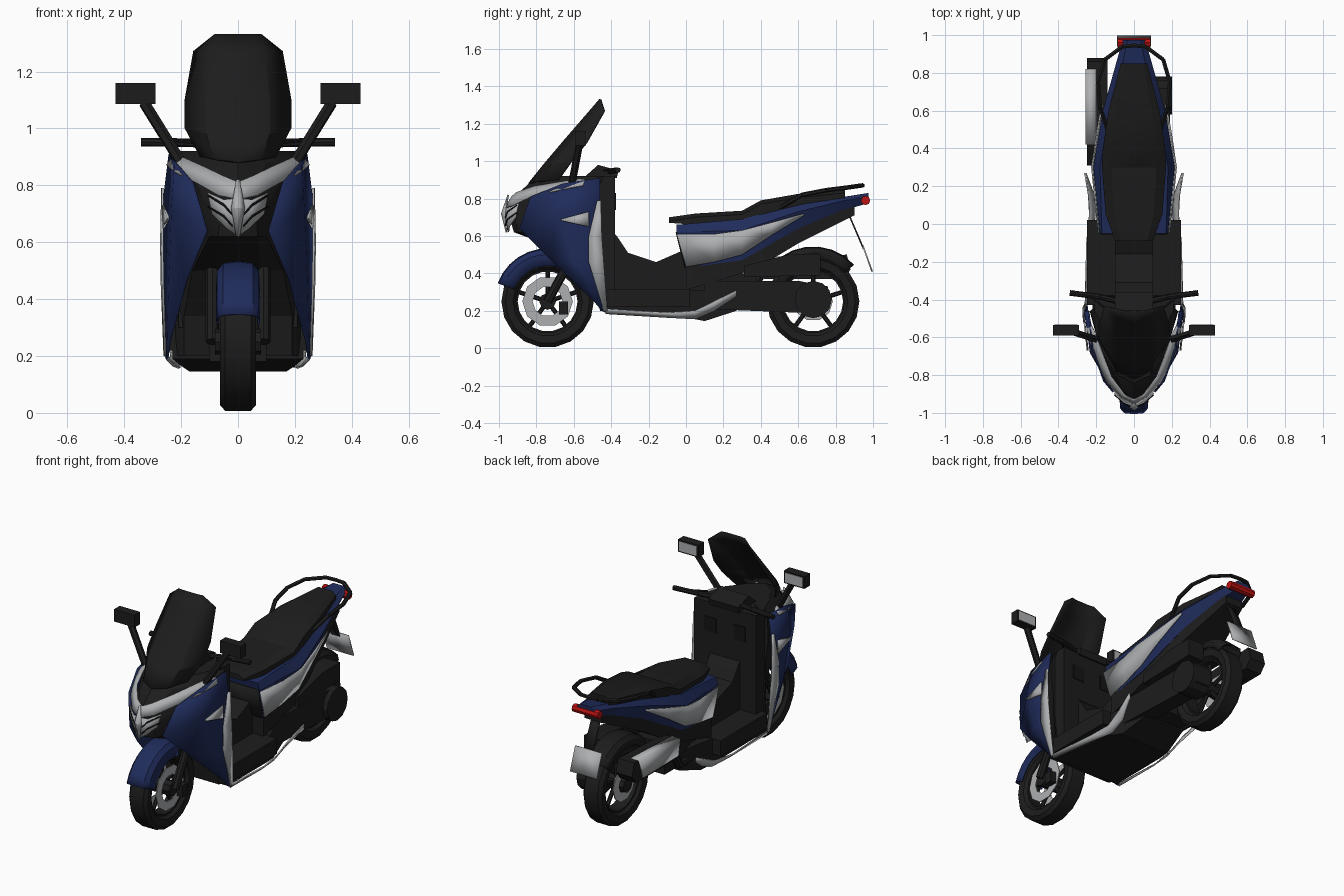
import bpy
import bmesh
from math import cos, sin, pi, radians
from mathutils import Vector, Matrix

cube = bpy.data.objects.get("Cube")
if cube:
    bpy.data.objects.remove(cube, do_unlink=True)


def material(name, red, green, blue):
    mat = bpy.data.materials.new(name)
    mat.use_nodes = True
    color = (red, green, blue, 1)
    mat.diffuse_color = color
    mat.node_tree.nodes["Principled BSDF"].inputs["Base Color"].default_value = color
    return mat


blue_paint = material("blue paint", .014, .025, .105)
black_plastic = material("black plastic", .012, .012, .012)
deep_black = material("deep black", .007, .007, .007)
silver = material("silver", .42, .43, .44)
red_lens = material("red lens", .5, .006, .006)
parts = []


def finish(name, mat, bm, mirror=False, thickness=0):
    """Turn a bmesh into an object with optional mirror and shell thickness."""
    bmesh.ops.recalc_face_normals(bm, faces=bm.faces)
    mesh = bpy.data.meshes.new(name)
    bm.to_mesh(mesh)
    bm.free()
    mesh.materials.append(mat)
    obj = bpy.data.objects.new(name, mesh)
    bpy.context.collection.objects.link(obj)
    if mirror:
        obj.modifiers.new("Mirror", "MIRROR").merge_threshold = .002
    if thickness:
        shell = obj.modifiers.new("Solidify", "SOLIDIFY")
        shell.thickness = thickness
        shell.offset = 0
    parts.append(obj)
    return obj


def bridge(bm, rings, closed):
    """Join neighbouring rows of vertices with quads."""
    for first, second in zip(rings, rings[1:]):
        count = len(first)
        for i in range(count if closed else count - 1):
            j = (i + 1) % count
            bm.faces.new((first[i], first[j], second[j], second[i]))


def panel(name, mat, *rows, mirror=True, thickness=.008):
    bm = bmesh.new()
    bridge(bm, [[bm.verts.new(p) for p in row] for row in rows], False)
    return finish(name, mat, bm, mirror, thickness)


def loft(name, mat, sections):
    """Closed symmetric body from half sections running centre to centre."""
    bm = bmesh.new()
    rings = []
    for half in sections:
        other = [(-x, y, z) for x, y, z in reversed(half) if x > 0]
        rings.append([bm.verts.new(p) for p in list(half) + other])
    bridge(bm, rings, True)
    bm.faces.new(rings[0])
    bm.faces.new(rings[-1])
    return finish(name, mat, bm)


def box_loft(name, mat, *sections):
    """Loft rectangular sections given as (y, top, bottom, half width)."""
    loft(name, mat, [[(0, y, top), (w, y, top), (w, y, low), (0, y, low)] for y, top, low, w in sections])


def prism(name, mat, x0, x1, profile, mirror=False):
    """Extrude a side profile across the width."""
    bm = bmesh.new()
    rings = [[bm.verts.new((x, y, z)) for y, z in profile] for x in (x0, x1)]
    bridge(bm, rings, True)
    for ring in rings:
        bm.faces.new(ring)
    return finish(name, mat, bm, mirror)


def box(name, mat, x0, x1, y0, y1, z0, z1, mirror=False):
    return prism(name, mat, x0, x1, [(y0, z0), (y1, z0), (y1, z1), (y0, z1)], mirror)


def beam(name, mat, radius, *points, sides=8, mirror=True):
    bm = bmesh.new()
    for a, b in zip(points, points[1:]):
        a, b = Vector(a), Vector(b)
        turn = (b - a).to_track_quat("Z", "Y").to_matrix().to_4x4()
        bmesh.ops.create_cone(bm, cap_ends=True, segments=sides, radius1=radius, radius2=radius,
                              depth=(b - a).length, matrix=Matrix.Translation((a + b) / 2) @ turn)
    return finish(name, mat, bm, mirror)


def spin(name, mat, y, z, profile, sides=18):
    """Revolve a closed (x, radius) profile around a wheel axle."""
    bm = bmesh.new()
    angles = [2 * pi * i / sides for i in range(sides + 1)]
    rings = [[bm.verts.new((x, y + r * cos(a), z + r * sin(a))) for x, r in profile] for a in angles]
    bridge(bm, rings, True)
    bmesh.ops.remove_doubles(bm, verts=bm.verts, dist=.0001)
    return finish(name, mat, bm)


def mudguard(name, mat, y, z, radius, start, end, side):
    rows = []
    for i in range(8):
        a = radians(start + (end - start) * i / 7)
        rows.append([(x, y + r * cos(a), z + r * sin(a)) for x, r in
                     ((0, radius), (.05, radius - .005), (.07, radius - .03), (.073, radius - side))])
    panel(name, mat, *rows)


# Wheels
for label, y, discs in (("front", -.74, ((-1, .135), (1, .135))), ("rear", .68, ((-1, .105),))):
    half = [(.035, .165), (.058, .185), (.064, .225), (.045, .247)]
    spin(label + "_tyre", black_plastic, y, .25, half + [(-x, r) for x, r in reversed(half)])
    spin(label + "_rim", black_plastic, y, .25, [(-.04, .16), (.04, .16), (.04, .17), (-.04, .17)])
    for side, outer in discs:
        inner = outer - .055
        spin(label + "_brake_disc", silver, y, .25,
             [(side * x, r) for x, r in ((.05, inner), (.056, inner), (.056, outer), (.05, outer))], 10)
    beam(label + "_hub", black_plastic, .045, (-.08, y, .25), (.08, y, .25), mirror=False)
    for i in range(5):
        a = 2 * pi * i / 5 + pi / 2
        beam(label + "_spoke", black_plastic, .012, (0, y, .25),
             (0, y + .165 * cos(a), .25 + .165 * sin(a)), sides=6, mirror=False)
mudguard("front_fender", blue_paint, -.74, .25, .28, 160, 75, .09)
mudguard("rear_fender", black_plastic, .68, .25, .29, 42, 140, .06)
beam("fork_leg", black_plastic, .024, (.09, -.56, .58), (.09, -.74, .25))
box("brake_caliper", black_plastic, .06, .1, -.68, -.63, .18, .25, True)

# Nose core, stacked from the bottom up
core = ((.2, (-.46, -.46, -.46, -.42), (.08, .19, .22)),
        (.34, (-.48, -.48, -.48, -.44), (.08, .19, .22)),
        (.5, (-.6, -.6, -.58, -.46), (.08, .16, .22)),
        (.62, (-.92, -.9, -.8, -.46), (.07, .1, .22)),
        (.72, (-.95, -.91, -.84, -.46), (.06, .11, .235)),
        (.8, (-.93, -.88, -.78, -.46), (.06, .14, .235)),
        (.88, (-.84, -.78, -.66, -.46), (.1, .18, .23)),
        (.92, (-.76, -.7, -.6, -.44), (.08, .15, .21)))
loft("nose_core", black_plastic,
     [[(x, y, z) for x, y in zip((0,) + widths, depths)] + [(0, depths[-1], z)] for z, depths, widths in core])
panel("front_fairing", blue_paint,
      [(.24, -.46, .91), (.26, -.46, .75), (.26, -.47, .5), (.25, -.43, .19)],
      [(.22, -.66, .88), (.23, -.68, .72), (.24, -.6, .47), (.247, -.45, .2)],
      [(.16, -.83, .81), (.11, -.89, .64), (.18, -.72, .47), (.24, -.49, .25)])
panel("fairing_trim", silver,
      [(.265, -.475, .79), (.266, -.52, .6), (.264, -.52, .46), (.256, -.44, .2)],
      [(.266, -.455, .79), (.27, -.45, .6), (.268, -.44, .46), (.258, -.42, .2)])
panel("fairing_vent", silver, [(.246, -.67, .69), (.263, -.52, .73)], [(.245, -.66, .68), (.262, -.52, .65)])

# Headlights: wide upper band, leaf shaped lens and centre spear
panel("headlight_band", silver,
      [(0, -.93, .81), (.05, -.905, .832), (.12, -.81, .865), (.21, -.57, .905), (.225, -.54, .9)],
      [(0, -.965, .75), (.07, -.92, .765), (.14, -.84, .805), (.22, -.68, .845), (.25, -.55, .87)])
panel("headlight_lens", silver,
      [(0, -.967, .755), (.05, -.945, .75), (.105, -.895, .775)],
      [(0, -.95, .62), (.04, -.945, .65), (.09, -.91, .7)])
panel("headlight_spear", silver, [(0, -.95, .82), (.004, -.95, .82)],
      [(0, -.985, .72), (.022, -.968, .72)], [(0, -.96, .62), (.004, -.96, .62)])
for drop in (0, .04):
    panel("headlight_slit", deep_black,
          [(.02, -.967, .7 - drop), (.05, -.954, .735 - drop), (.105, -.905, .767 - drop)],
          [(.02, -.966, .694 - drop), (.05, -.953, .727 - drop), (.105, -.904, .762 - drop)], thickness=.004)

# Windscreen
panel("windscreen", black_plastic,
      [(0, -.84, .88), (.08, -.8, .89), (.13, -.68, .9)],
      [(0, -.76, .98), (.11, -.72, .98), (.185, -.61, 1)],
      [(0, -.65, 1.11), (.11, -.61, 1.11), (.185, -.53, 1.1)],
      [(0, -.52, 1.26), (.09, -.49, 1.27), (.155, -.435, 1.27)],
      [(0, -.46, 1.33), (.05, -.46, 1.33), (.08, -.455, 1.33)])

# Handlebar and mirrors
beam("handlebar", black_plastic, .015, (0, -.43, .94), (.18, -.385, .95), (.34, -.365, .952))
beam("brake_lever", black_plastic, .006, (.16, -.44, .95), (.22, -.39, .958), (.33, -.355, .958), sides=5)
prism("dashboard", black_plastic, -.1, .1, [(-.56, .9), (-.37, .91), (-.36, .95), (-.47, .98)])
beam("mirror_stem", black_plastic, .02, (.2, -.61, .88), (.33, -.57, 1.09), sides=6)
box("mirror_housing", black_plastic, .29, .43, -.59, -.535, 1.085, 1.16, True)
box("mirror_glass", silver, .3, .42, -.537, -.532, 1.093, 1.152, True)

# Leg shield, tunnel and floor
box("leg_shield", black_plastic, -.21, .21, -.47, -.38, .3, .92)
box("storage_lid", deep_black, .06, .14, -.385, -.375, .74, .83, True)
prism("centre_tunnel", black_plastic, -.1, .1,
      [(-.4, .3), (-.4, .63), (-.37, .6), (-.31, .51), (-.16, .46), (0, .53), (0, .3)])
box("floorboard", black_plastic, -.25, .25, -.43, .02, .22, .315)
box_loft("belly_pan", black_plastic, (-.43, .31, .19, .23), (0, .31, .165, .2), (.1, .31, .145, .17), (.27, .31, .2, .14))
panel("sill_trim", silver,
      [(.258, -.43, .21), (.25, -.1, .19), (.235, .05, .2), (.24, .15, .25), (.26, .27, .31)],
      [(.245, -.43, .185), (.225, -.1, .165), (.205, .05, .157), (.21, .15, .2), (.255, .27, .28)])

# Rear bodywork, lofted from front to back
tail = ((-.05, .66, .17, .62, .18, .43, .17), (.3, .69, .18, .63, .215, .47, .185),
        (.6, .77, .13, .73, .165, .64, .13), (.85, .81, .06, .79, .095, .74, .07),
        (.975, .83, .035, .81, .06, .775, .04))
loft("tail_body", blue_paint,
     [[(0, y, top), (w, y, top), (wm, y, mid), (wl, max(y, 0), low), (0, max(y, 0), low)]
      for y, top, w, mid, wm, low, wl in tail])
panel("seat_base_front", black_plastic, [(0, -.052, .62), (.175, -.052, .62)], [(0, -.004, .43), (.168, -.004, .43)])
box_loft("tail_underbody", black_plastic, (0, .5, .31, .172), (.3, .52, .4, .18), (.45, .6, .47, .155),
         (.6, .68, .56, .13), (.9, .76, .71, .06))
panel("side_panel", silver,
      [(.187, -.05, .61), (.208, .15, .61), (.223, .3, .63), (.198, .47, .675), (.17, .63, .72)],
      [(.18, 0, .435), (.19, .15, .46), (.2, .3, .5), (.188, .45, .6), (.167, .63, .71)])
cushion = ((-.09, .7, .67, .1), (.05, .72, .66, .15), (.3, .735, .68, .17),
           (.4, .79, .69, .165), (.6, .825, .74, .135), (.85, .85, .8, .07))
loft("seat", black_plastic,
     [[(0, y, top), (w * .7, y, top), (w, y, top - .02), (w, y, low), (0, y, low)]
      for y, top, low, w in cushion])
beam("grab_rail", black_plastic, .012, (.14, .5, .75), (.18, .62, .82), (.19, .75, .845),
     (.155, .87, .86), (.06, .94, .87), (0, .945, .87), sides=6)
beam("tail_light", red_lens, .025, (-.088, .96, .79), (.088, .96, .79), mirror=False)
panel("plate_bracket", black_plastic, [(0, .86, .74), (.03, .86, .74)], [(0, .95, .53), (.03, .95, .53)])
panel("rear_plate", silver, [(0, .945, .55), (.09, .945, .55)], [(0, .995, .41), (.09, .995, .41)])

# Engine, drive case and exhaust
box("engine_block", black_plastic, -.12, .12, 0, .38, .21, .4)
prism("drive_case", black_plastic, .07, .17,
      [(.1, .21), (.6, .19), (.76, .2), (.76, .33), (.6, .36), (.1, .36)])
beam("clutch_cover", black_plastic, .1, (.07, .68, .26), (.2, .68, .26), sides=12, mirror=False)
prism("air_box", black_plastic, .08, .19, [(.31, .38), (.72, .39), (.72, .5), (.55, .5), (.31, .44)])
prism("exhaust_can", black_plastic, -.25, -.14, [(.31, .41), (.42, .37), (.84, .37), (.88, .42), (.86, .5), (.42, .48)])
panel("exhaust_shield", silver, [(-.2, .42, .484), (-.2, .82, .5)], [(-.254, .42, .48), (-.254, .82, .496)],
      [(-.254, .44, .385), (-.254, .78, .38)], mirror=False)
beam("exhaust_pipe", black_plastic, .025, (-.12, .1, .22), (-.16, .3, .25), (-.19, .42, .42), mirror=False)

# Shading
bpy.ops.object.select_all(action="DESELECT")
for obj in parts:
    obj.select_set(True)
bpy.context.view_layer.objects.active = parts[0]
bpy.ops.object.shade_smooth_by_angle(angle=radians(22))
